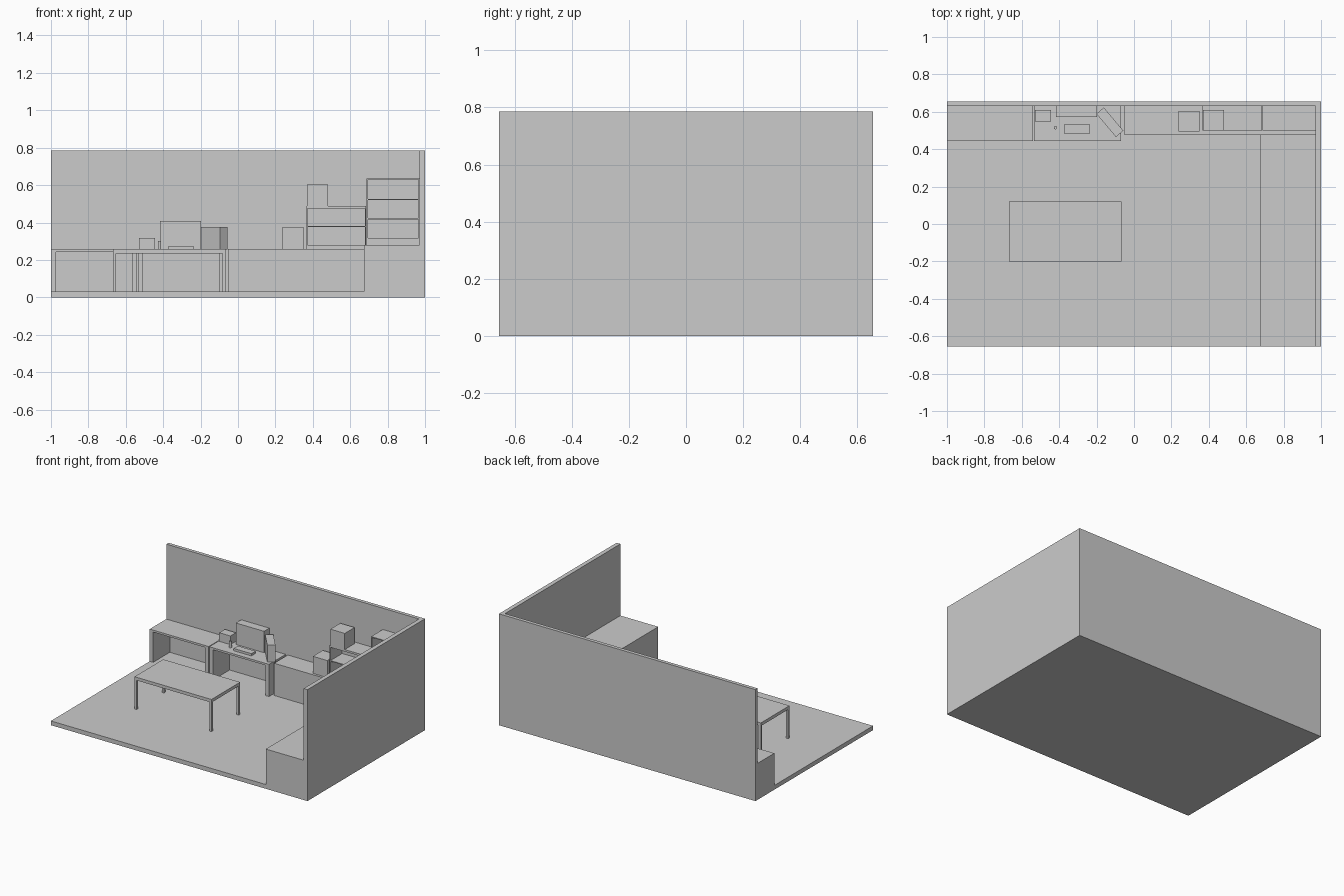
import bpy
from math import radians

if "Cube" in bpy.data.objects:
    bpy.data.objects.remove(bpy.data.objects["Cube"])


def box(name, x0, x1, y0, y1, z0, z1, rot=0):
    """Flat-sided block given by its extents, optionally turned about z."""
    bpy.ops.mesh.primitive_cube_add(
        size=1, location=((x0 + x1) / 2, (y0 + y1) / 2, (z0 + z1) / 2))
    o = bpy.context.object
    o.name = name
    o.scale = (x1 - x0, y1 - y0, z1 - z0)
    o.rotation_euler.z = radians(rot)
    return o


FLOOR, DESK, WALL = 0.03, 0.257, 0.63

# Room shell
box("floor", -1, 1, -0.655, 0.655, 0, FLOOR)
box("back_wall", -1, 1, WALL, 0.655, 0, 0.785)
box("right_wall", 0.97, 1, -0.655, 0.655, 0, 0.785)

# Solid counters along the right and back walls
box("right_counter", 0.675, 0.97, -0.655, 0.478, FLOOR, 0.28)
box("back_counter", -0.053, 0.97, 0.478, WALL, FLOOR, DESK)


# Open-fronted desks against the back wall
def desk(name, x0, x1, panel):
    box(name + "_top", x0, x1, 0.445, WALL, 0.243, DESK)
    box(name + "_left_panel", x0, x0 + panel, 0.445, WALL, FLOOR, 0.243)
    box(name + "_right_panel", x1 - panel, x1, 0.445, WALL, FLOOR, 0.243)


desk("left_desk", -1, -0.54, 0.027)
desk("computer_desk", -0.535, -0.07, 0.028)

# Central table with corner legs
box("table_top", -0.667, -0.067, -0.2, 0.12, 0.235, DESK)
for sx, x in (("left", -0.667), ("right", -0.067 - 0.016)):
    for sy, y in (("front", -0.2), ("back", 0.12 - 0.016)):
        box(f"table_leg_{sy}_{sx}", x, x + 0.016, y, y + 0.016, FLOOR, 0.235)


# Bookshelves on the back counter
def bookshelf(name, x0, x1, base, top, top_thick, boards):
    y0, t = 0.5, 0.006
    box(name + "_left_side", x0, x0 + t, y0, WALL, DESK, top)
    box(name + "_right_side", x1 - t, x1, y0, WALL, DESK, top)
    box(name + "_base", x0 + t, x1 - t, y0, WALL, DESK, base)
    box(name + "_top", x0 + t, x1 - t, y0, WALL, top - top_thick, top)
    for i, z in enumerate(boards):
        box(f"{name}_board_{i}", x0 + t, x1 - t, y0, WALL, z - t / 2, z + t / 2)


bookshelf("low_shelf", 0.365, 0.685, 0.28, 0.488, 0.014, [0.378])
bookshelf("tall_shelf", 0.688, 0.97, 0.317, 0.635, 0.006, [0.42, 0.523])

# Storage boxes
box("counter_box", 0.237, 0.35, 0.495, 0.605, DESK, 0.377)
box("shelf_box", 0.37, 0.482, 0.5, 0.61, 0.488, 0.602)

# Computer desk items
box("monitor", -0.417, -0.197, 0.571, WALL, DESK, 0.408)
box("keyboard", -0.374, -0.235, 0.485, 0.532, DESK, 0.273)
box("desk_box", -0.53, -0.443, 0.548, 0.61, DESK, 0.318)
box("computer_tower", -0.21, -0.048, 0.518, 0.57, DESK, 0.377, rot=-50)
bpy.ops.mesh.primitive_cylinder_add(
    vertices=12, radius=0.009, depth=0.045, location=(-0.42, 0.515, DESK + 0.0225))
bpy.context.object.name = "pen_cup"
